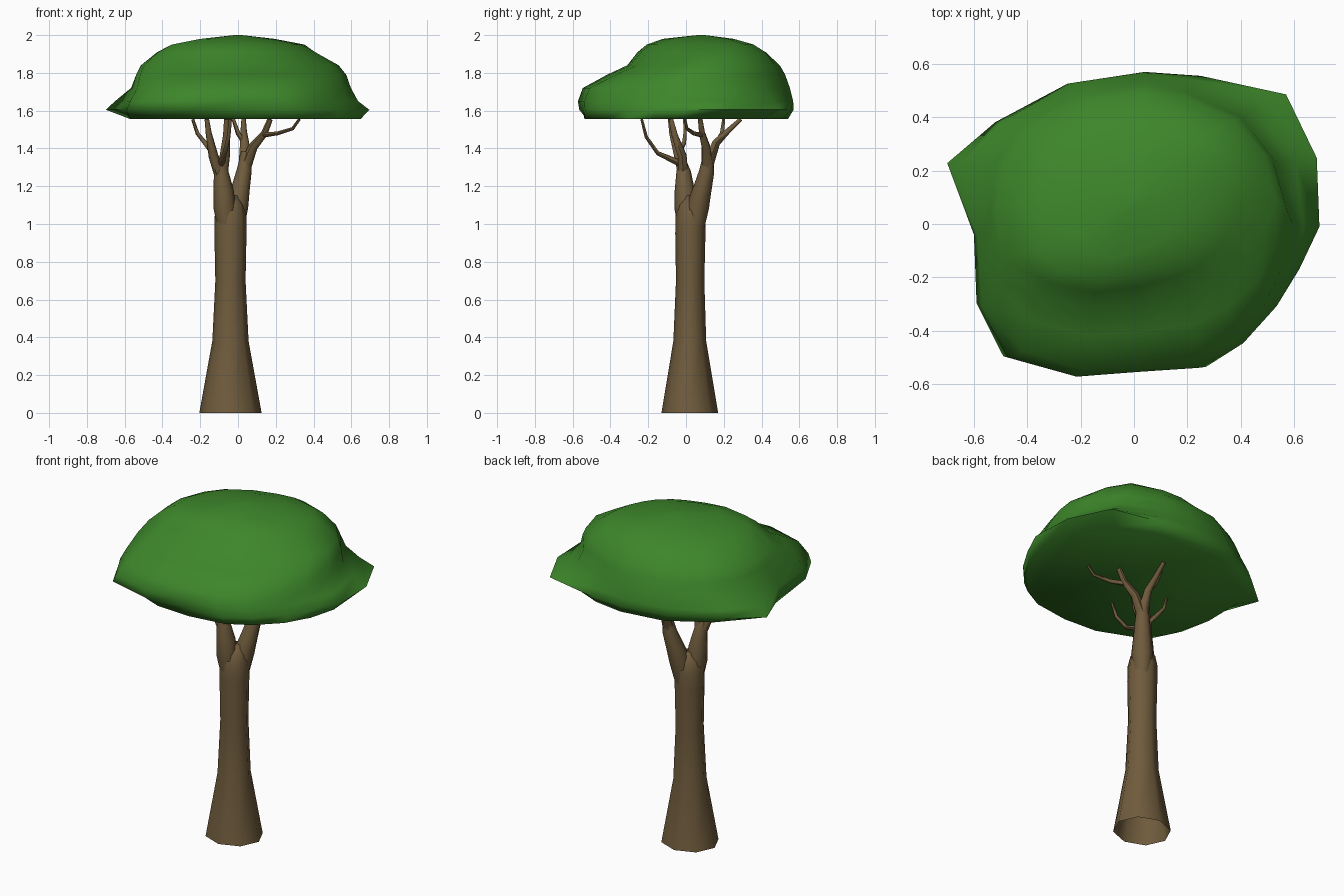
import bpy, bmesh, math
from mathutils import Vector


def material(name, rgb):
    m = bpy.data.materials.new(name)
    m.diffuse_color = (*rgb, 1)
    return m


bark = material("brown bark", (0.16, 0.106, 0.046))
leaf = material("leaf green", (0.046, 0.238, 0.023))


def loft(name, rings, mat, cap_start, cap_end, angle):
    """Skin a list of vertex rings into one smooth object."""
    bm = bmesh.new()
    vs = [[bm.verts.new(p) for p in r] for r in rings]
    n = len(vs[0])
    for a, b in zip(vs, vs[1:]):
        for i in range(n):
            j = (i + 1) % n
            bm.faces.new((a[i], a[j], b[j], b[i]))
    if cap_start:
        bm.faces.new(vs[0][::-1])
    if cap_end:
        bm.faces.new(vs[-1])
    me = bpy.data.meshes.new(name)
    bm.to_mesh(me)
    bm.free()
    ob = bpy.data.objects.new(name, me)
    bpy.context.collection.objects.link(ob)
    me.materials.append(mat)
    bpy.ops.object.select_all(action='DESELECT')
    ob.select_set(True)
    bpy.context.view_layer.objects.active = ob
    bpy.ops.object.shade_smooth_by_angle(angle=math.radians(angle))
    return ob


def limb(name, path, sides=6):
    """Tapered tube through (x, y, z, radius) points."""
    pts = [Vector(p[:3]) for p in path]
    rings = []
    for k, p in enumerate(pts):
        t = pts[min(k + 1, len(pts) - 1)] - pts[max(k - 1, 0)]
        q = Vector((0, 0, 1)).rotation_difference(t)
        rings.append([p + q @ Vector((math.cos(a), math.sin(a), 0)) * path[k][3]
                      for a in (2 * math.pi * i / sides for i in range(sides))])
    return loft(name, rings, bark, False, True, 60)


# Trunk: flared, open underneath, tapering into the fork
trunk = [(-.04, .02, 0, .165, .15), (-.04, .02, .38, .096, .087),
         (-.04, .022, .7, .08, .075), (-.04, .023, .95, .085, .08),
         (-.04, .025, 1.04, .084, .08), (-.039, .028, 1.1, .07, .067),
         (-.035, .035, 1.15, .035, .035)]
loft("trunk", [[(x + rx * math.cos(a), y + ry * math.sin(a), z)
                for a in (math.pi * i / 4 for i in range(8))]
               for x, y, z, rx, ry in trunk], bark, False, True, 80)

# Two main limbs and their branches
limb("left_limb", [(-.058, .006, .96, .046), (-.07, -.002, 1.09, .06),
                   (-.077, -.007, 1.18, .053),
                   (-.09, -.013, 1.28, .038), (-.1, -.02, 1.33, .022)], 8)
limb("right_limb", [(-.018, .046, .96, .046), (-.006, .062, 1.09, .06),
                    (.012, .085, 1.18, .05),
                    (.032, .11, 1.28, .04), (.043, .12, 1.38, .026)], 8)
limb("left_branch", [(-.088, -.01, 1.24, .032), (-.13, -.04, 1.36, .026),
                     (-.155, -.075, 1.48, .016), (-.165, -.085, 1.555, .012)])
limb("left_twig", [(-.13, -.04, 1.37, .014), (-.175, -.01, 1.43, .012),
                   (-.215, -.005, 1.48, .01), (-.24, -.008, 1.555, .008)])
limb("left_inner_branch", [(-.088, -.013, 1.24, .032), (-.07, -.02, 1.36, .027),
                           (-.06, -.06, 1.47, .019), (-.06, -.08, 1.555, .014)])
limb("front_twig", [(-.09, -.03, 1.32, .02), (-.07, -.15, 1.375, .012),
                    (-.05, -.21, 1.46, .01), (-.04, -.235, 1.555, .008)])
limb("back_branch", [(.036, .113, 1.3, .034), (.035, .16, 1.43, .024),
                     (.03, .22, 1.49, .017), (.03, .29, 1.555, .012)])
limb("back_twig", [(.035, .165, 1.43, .015), (.0, .19, 1.48, .012),
                   (-.025, .2, 1.555, .009)])
limb("right_branch", [(.036, .113, 1.3, .034), (.08, .105, 1.41, .025),
                      (.14, .085, 1.48, .018), (.17, .075, 1.555, .014)])
limb("right_twig", [(.125, .09, 1.47, .015), (.21, .04, 1.48, .011),
                    (.29, .005, 1.505, .009), (.325, -.005, 1.555, .007)])

# Canopy: irregular rim, rounding towards the crown
rim = [(-.7, .23), (-.6, -.04), (-.59, -.3), (-.49, -.5), (-.22, -.57), (.02, -.55),
       (.27, -.54), (.41, -.45), (.535, -.31), (.62, -.17), (.695, -.01), (.685, .25),
       (.57, .49), (.25, .56), (.04, .575), (-.25, .53), (-.52, .385)]
# z, x range, y range, share of rounding, diagonal stretch, back right corner trim
levels = [(1.555, -.6, .65, -.545, .54, .7, 0, 0), (1.605, -.7, .7, -.57, .57, 0, 0, 0),
          (1.65, -.66, .64, -.575, .57, .2, .01, .05),
          (1.72, -.59, .6, -.545, .555, .6, .03, .11),
          (1.79, -.55, .575, -.41, .53, .8, .06, .15),
          (1.84, -.515, .535, -.3, .5, .9, .08, .15),
          (1.91, -.42, .41, -.24, .42, 1, .12, .08), (1.95, -.34, .33, -.19, .34, 1, .15, 0),
          (1.98, -.19, .18, -.11, .24, 1, .17, 0), (2.0, -.02, .02, .06, .1, 1, .15, 0)]
rings = []
for z, x0, x1, y0, y1, share, stretch, trim in levels:
    ring = []
    p = 2.0 if z < 1.6 else 2.6  # underside is rounder than the crown
    for x, y in rim:
        u, v = x / .7, y / .575
        k = (abs(u) ** p + abs(v) ** p) ** (-1 / p)
        diag = math.sin(2 * math.atan2(v, u))
        if u > 0 and v > 0:
            diag_factor = 1 + (stretch - trim) * diag
        else:
            diag_factor = 1 + stretch * diag
        s = (1 + (k - 1) * share) * diag_factor
        ring.append(((x0 + x1) / 2 + u * s * (x1 - x0) / 2,
                     (y0 + y1) / 2 + v * s * (y1 - y0) / 2, z))
    rings.append(ring)
loft("canopy", rings, leaf, True, True, 75)
